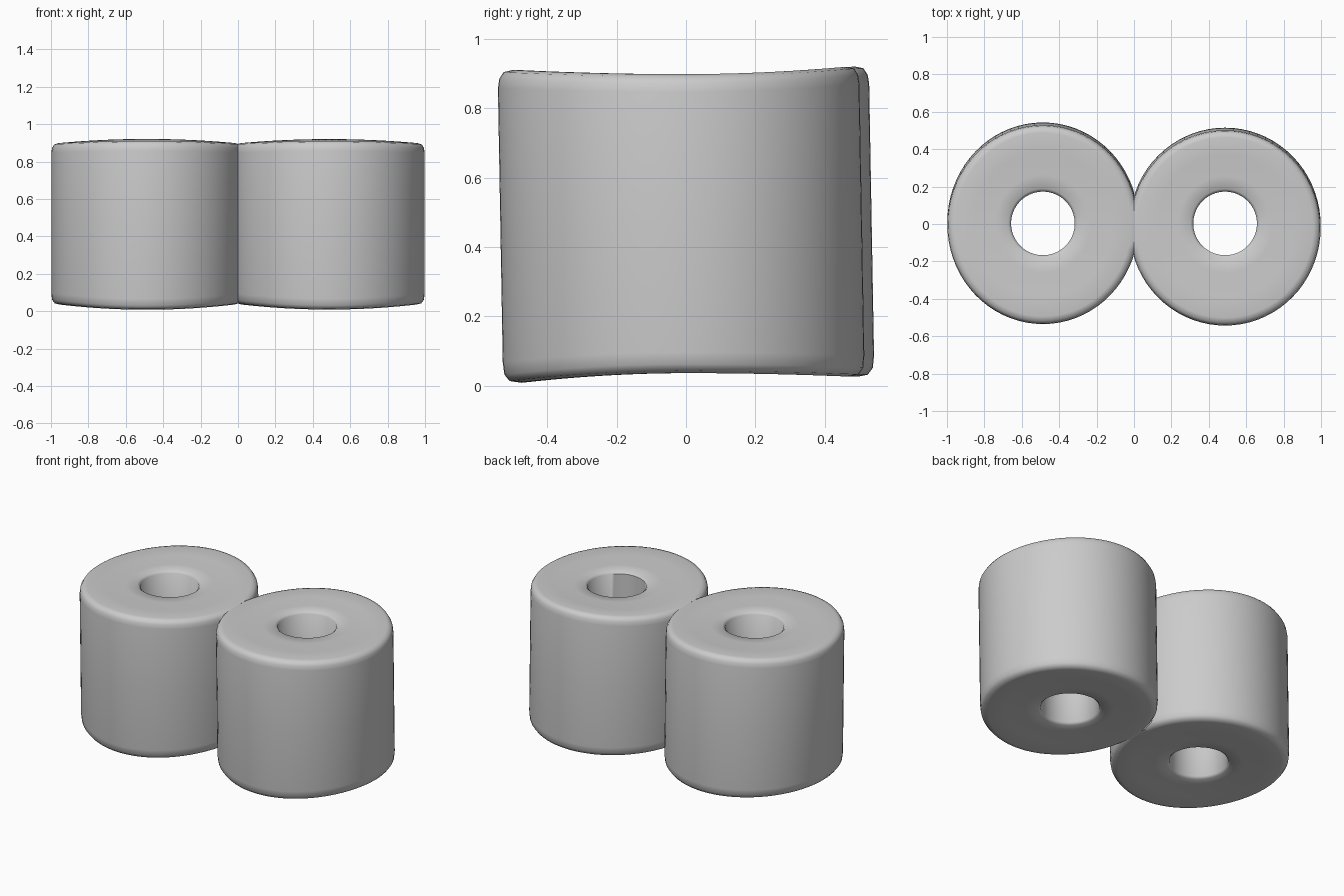
import bpy, bmesh, math

if "Cube" in bpy.data.objects:
    bpy.data.objects.remove(bpy.data.objects["Cube"])

paper = bpy.data.materials.new("light grey paper")
paper.diffuse_color = (0.6, 0.6, 0.6, 1)
paper.use_nodes = True
paper.node_tree.nodes["Principled BSDF"].inputs["Base Color"].default_value = paper.diffuse_color

SEG = 72
HOLE = 0.17


def outer_profile(r):
    """(shrink from rim, height 0..1) loop: outer wall, top, hole wall, bottom."""
    w = r - HOLE
    pts = [(0.045, 0.0), (0.018, 0.008), (0.004, 0.03), (0.0, 0.07), (0.0, 0.5),
           (0.0, 0.94), (0.004, 0.97), (0.016, 0.992), (0.04, 1.0)]
    pts += [(w * 0.4, 1.0), (w * 0.75, 1.0), (w - 0.015, 1.0), (w, 0.985)]
    pts += [(w, 0.5), (w, 0.015), (w - 0.015, 0.0), (w * 0.75, 0.0), (w * 0.4, 0.0)]
    return pts


def make_roll(name, side, cy, ry):
    bm = bmesh.new()
    cx, rx = side * 0.487, 0.511
    prof = outer_profile(0.52)
    w = 0.52 - HOLE
    rings = []
    for i in range(SEG):
        a = 2 * math.pi * i / SEG
        ring = []
        for s, h in prof:
            t = s / w  # 0 at the rim, 1 at the hole
            px = (rx * (1 - t) + HOLE * t) * math.cos(a)
            py = (ry * (1 - t) + HOLE * t) * math.sin(a)
            # slightly saddle-shaped ends, leaning sides
            k = (py / 0.52) ** 2
            top = 0.899 + k * (0.025 if py > 0 else 0.014)
            bot = 0.036 - k * (0.012 if py > 0 else 0.032)
            z = bot + (top - bot) * h
            y = cy * (1 - t) + 0.003 * t + py - 0.016 * (h - 0.5) * (1 - t)
            ring.append(bm.verts.new((cx + px, y, z)))
        rings.append(ring)
    n = len(prof)
    for i in range(SEG):
        a, b = rings[i], rings[(i + 1) % SEG]
        for j in range(n):
            k = (j + 1) % n
            bm.faces.new((a[j], b[j], b[k], a[k]))
    # trim where the two rolls press together
    bmesh.ops.bisect_plane(bm, geom=bm.verts[:] + bm.edges[:] + bm.faces[:],
                           plane_co=(0, 0, 0), plane_no=(-side, 0, 0), clear_outer=True)
    bmesh.ops.recalc_face_normals(bm, faces=bm.faces)
    # drop the model exactly on the floor
    me = bpy.data.meshes.new(name)
    bm.to_mesh(me)
    bm.free()
    me.materials.append(paper)
    ob = bpy.data.objects.new(name, me)
    bpy.context.collection.objects.link(ob)
    bpy.ops.object.select_all(action='DESELECT')
    ob.select_set(True)
    bpy.context.view_layer.objects.active = ob
    bpy.ops.object.shade_smooth_by_angle(angle=math.radians(50))
    return ob


make_roll("left_roll", -1, 0.004, 0.532)
make_roll("right_roll", 1, -0.014, 0.522)
